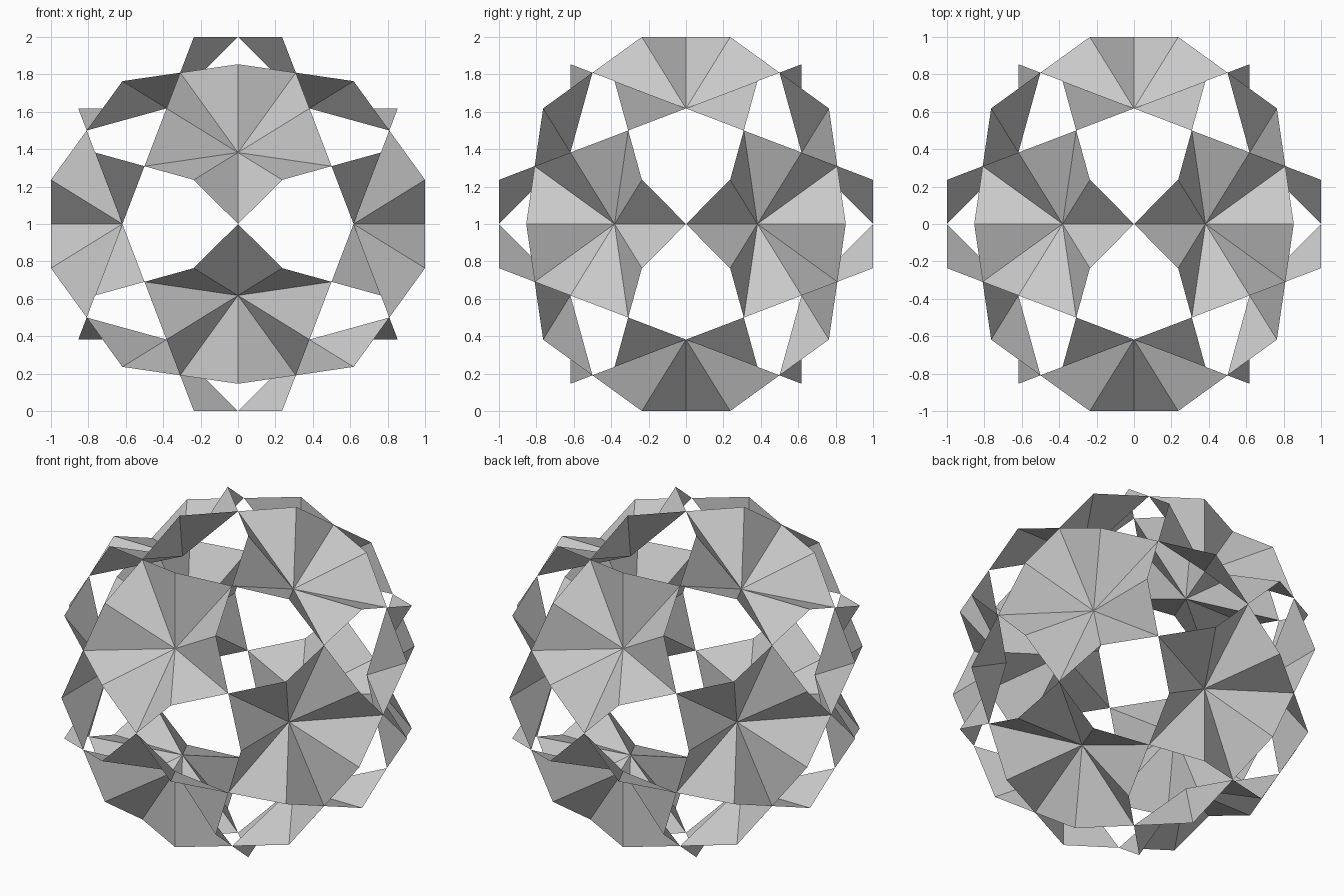
import bpy, math
from mathutils import Vector, Matrix

cube = bpy.data.objects.get("Cube")
if cube:
    bpy.data.objects.remove(cube, do_unlink=True)

# Single plain grey
grey = bpy.data.materials.new("light grey")
grey.use_nodes = True
colour = (0.6, 0.6, 0.6, 1)
grey.diffuse_color = colour
grey.node_tree.nodes["Principled BSDF"].inputs["Base Color"].default_value = colour

# One sunken dish: apex plus ten rim points, alternating joints and raised tips
APEX, JOINT, TIP = 0.7265, (0.5257, 0.8507), (0.4017, 0.9747)
verts = [(0, 0, APEX)]
for i in range(10):
    radius, height = TIP if i % 2 else JOINT
    a = i * math.pi / 5
    verts.append((radius * math.cos(a), radius * math.sin(a), height))
faces = [(0, 1 + i, 1 + (i + 1) % 10) for i in range(10)]
dish = bpy.data.meshes.new("dish")
dish.from_pydata(verts, [], faces)
dish.materials.append(grey)
dish.update()

# Twelve dish axes at the corners of an icosahedron
phi = (1 + math.sqrt(5)) / 2
axes = []
for s in (-1, 1):
    for t in (-1, 1):
        axes += [Vector((0, s * phi, t)), Vector((t, 0, s * phi)), Vector((s * phi, t, 0))]

# Place each dish with one joint pointing to a neighbouring dish
for i, axis in enumerate(axes):
    z = axis.normalized()
    near = min((v for v in axes if v != axis), key=lambda v: (v - axis).length)
    x = (near - z * near.dot(z)).normalized()
    y = z.cross(x)
    ob = bpy.data.objects.new(f"dish_{i + 1}", dish)
    bpy.context.collection.objects.link(ob)
    ob.matrix_world = Matrix.Translation((0, 0, 1)) @ Matrix((x, y, z)).transposed().to_4x4()
